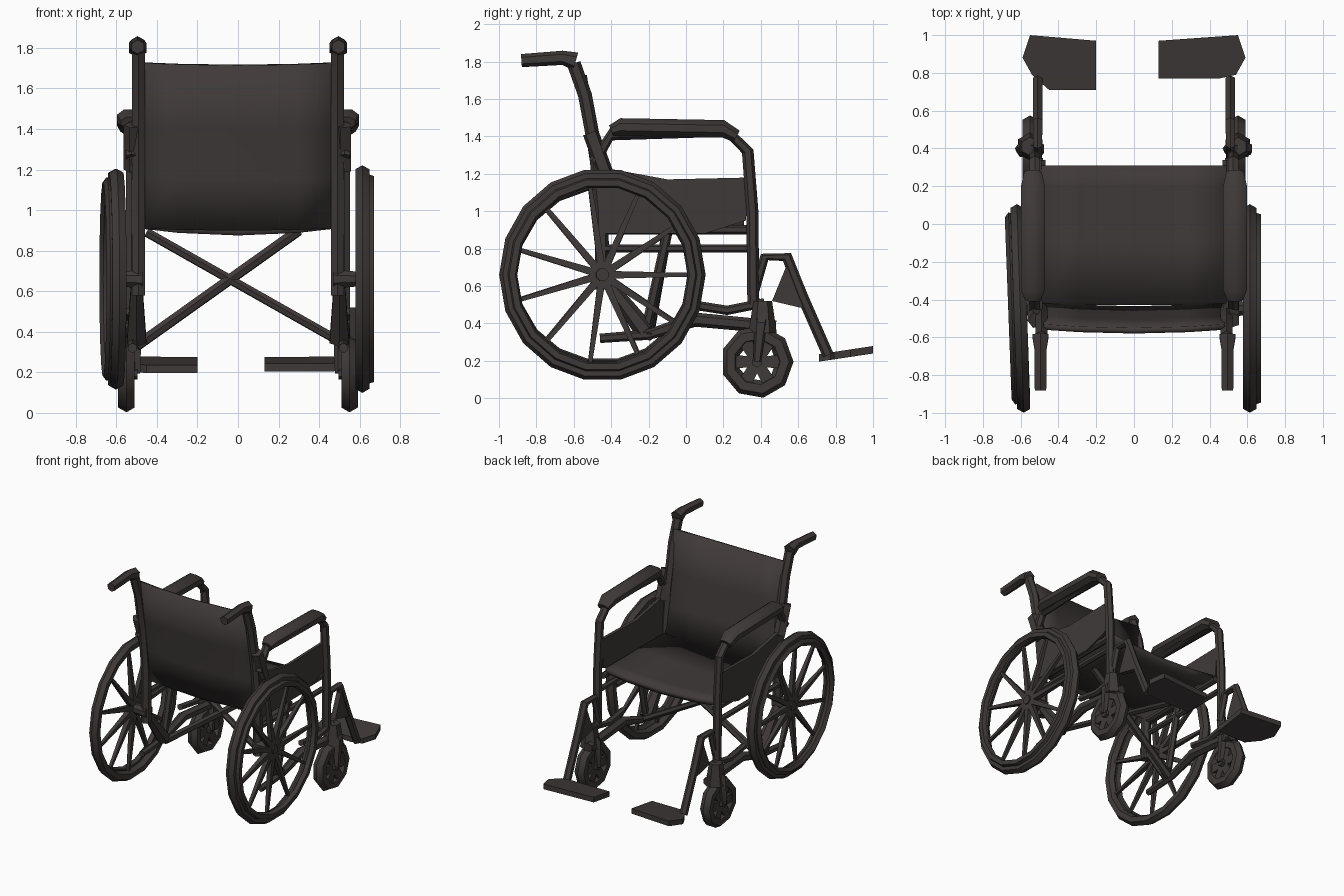
import bpy, bmesh, math
from mathutils import Vector

cube = bpy.data.objects.get("Cube")
if cube:
    bpy.data.objects.remove(cube)

mat = bpy.data.materials.new("dark warm grey")
mat.use_nodes = True
GREY = (0.05, 0.042, 0.041, 1)
mat.diffuse_color = GREY
mat.node_tree.nodes["Principled BSDF"].inputs["Base Color"].default_value = GREY


def finish(bm, name, angle=35):
    bmesh.ops.recalc_face_normals(bm, faces=bm.faces)
    mesh = bpy.data.meshes.new(name)
    bm.to_mesh(mesh)
    bm.free()
    obj = bpy.data.objects.new(name, mesh)
    bpy.context.collection.objects.link(obj)
    mesh.materials.append(mat)
    bpy.ops.object.select_all(action="DESELECT")
    obj.select_set(True)
    bpy.context.view_layer.objects.active = obj
    bpy.ops.object.shade_smooth_by_angle(angle=math.radians(angle))
    return obj


def sweep(bm, points, radius, sides=6, closed=False, flat=1.0):
    """Sweep a polygon along a path; flat scales the section upright."""
    pts = [Vector(p) for p in points]
    n = len(pts)
    radii = radius if isinstance(radius, list) else [radius] * n
    rings = []
    for i, p in enumerate(pts):
        a = pts[(i - 1) % n] if closed or i else p
        b = pts[(i + 1) % n] if closed or i < n - 1 else p
        t = (b - a).normalized()
        u = Vector((1, 0, 0))
        if abs(t.x) > 0.95:
            u = Vector((0, 1, 0))
        u = (u - t * u.dot(t)).normalized()
        v = t.cross(u) * flat
        ring = []
        for k in range(sides):
            w = math.tau * (k + 0.5) / sides
            ring.append(bm.verts.new(p + radii[i] * (u * math.cos(w) + v * math.sin(w))))
        rings.append(ring)
    for i in range(n if closed else n - 1):
        r, q = rings[i], rings[(i + 1) % n]
        for k in range(sides):
            j = (k + 1) % sides
            bm.faces.new((r[k], r[j], q[j], q[k]))
    if not closed:
        bm.faces.new(rings[0])
        bm.faces.new(rings[-1])


def tube(name, points, radius, sides=6, flat=1.0):
    bm = bmesh.new()
    sweep(bm, points, radius, sides, flat=flat)
    return finish(bm, name)


def slab(name, outline, offset):
    """Extrude a planar outline by an offset vector."""
    bm = bmesh.new()
    face = bm.faces.new([bm.verts.new(p) for p in outline])
    ext = bmesh.ops.extrude_face_region(bm, geom=[face])
    verts = [g for g in ext["geom"] if isinstance(g, bmesh.types.BMVert)]
    bmesh.ops.translate(bm, verts=verts, vec=offset)
    return finish(bm, name)


def sheet(name, rows, thickness):
    """Fabric panel from rows of points."""
    bm = bmesh.new()
    grid = [[bm.verts.new(p) for p in row] for row in rows]
    for a, b in zip(grid, grid[1:]):
        for k in range(len(a) - 1):
            bm.faces.new((a[k], a[k + 1], b[k + 1], b[k]))
    obj = finish(bm, name)
    mod = obj.modifiers.new("thickness", "SOLIDIFY")
    mod.thickness = thickness
    mod.offset = 0
    return obj


def circle(x, y, z, r, n, toe=0, tall=1.0):
    return [(x + toe * math.cos(math.tau * i / n), y + r * math.cos(math.tau * i / n),
             z + tall * r * math.sin(math.tau * i / n)) for i in range(n)]


# Sagging seat and curved backrest
COLS = [-1, -0.6, 0, 0.6, 1]
sheet("seat", [[(0.49 * c, y, 0.93 - 0.035 * (1 - c * c)) for c in COLS]
               for y in (-0.43, -0.1, 0.2, 0.31)], 0.04)
BACK = [(-0.43, 0.9), (-0.46, 1.15), (-0.5, 1.4), (-0.545, 1.715)]
sheet("backrest", [[(0.48 * c, y - 0.02 * (1 - c * c), z + 0.012 * c * c) for c in COLS]
                   for y, z in BACK], 0.03)

# Cross brace under the seat
tube("cross_brace_a", [(-0.5, -0.2, 0.33), (0.3, -0.1, 0.9)], 0.028)
tube("cross_brace_b", [(0.54, -0.2, 0.33), (-0.45, -0.1, 0.89)], 0.024)

for s, side in ((1, "left"), (-1, "right")):

    def path(x, yz):
        return [(s * x, y, z) for y, z in yz]

    # Back post with push handle
    tube(side + "_back_post", path(0.49, [(-0.45, 0.58), (-0.45, 1.0), (-0.48, 1.3),
                                          (-0.54, 1.62), (-0.6, 1.79)]), 0.037)
    tube(side + "_push_handle", path(0.495, [(-0.59, 1.8), (-0.66, 1.82), (-0.88, 1.805)]),
         [0.05, 0.038, 0.035])

    # Arm frame and pad
    tube(side + "_arm_frame", path(0.525, [(-0.49, 1.26), (-0.4, 1.41), (0.22, 1.43), (0.33, 1.32),
                                           (0.355, 1.0), (0.36, 0.5)]), 0.032)
    tube(side + "_arm_pad", path(0.535, [(-0.4, 1.43), (-0.35, 1.45), (0.2, 1.44), (0.27, 1.4)]),
         [0.045, 0.068, 0.068, 0.05], 8, flat=0.75)
    tube(side + "_arm_bracket", path(0.52, [(-0.51, 1.42), (-0.43, 1.2)]), 0.045, 5)

    # Fabric side panel
    slab(side + "_side_panel", path(0.5, [(-0.48, 1.24), (-0.1, 1.17), (0.34, 1.18),
                                          (0.32, 0.95), (0.1, 0.88), (-0.46, 0.88)]),
         (0.025 * s, 0, 0))

    # Frame rails
    tube(side + "_seat_rail", path(0.49, [(-0.46, 0.9), (0.34, 0.9)]), 0.025)
    tube(side + "_middle_rail", path(0.5, [(-0.46, 0.8), (0.35, 0.8)]), 0.022)
    tube(side + "_lower_rail", path(0.52, [(-0.46, 0.32), (-0.2, 0.34), (0.05, 0.42), (0.48, 0.38)]),
         [0.025, 0.028, 0.038, 0.036])
    tube(side + "_front_rail", path(0.53, [(0.03, 0.5), (0.22, 0.47), (0.42, 0.51)]), 0.025)
    tube(side + "_inner_strut", path(0.5, [(-0.22, 0.34), (-0.1, 0.88)]), 0.026)
    tube(side + "_hub_strut", path(0.5, [(-0.45, 0.66), (-0.22, 0.36)]), [0.03, 0.055])

    # Drive wheel: tyre, push rim, hub and tapered spokes
    toe, tall, cx = (0.0, 1.035, 0.613) if s > 0 else (-0.018, 1.0, -0.602)
    cy, cz, R = -0.447, 0.66, 0.512
    bm = bmesh.new()
    sweep(bm, circle(cx, cy, cz, R, 18, toe, tall), 0.04, 6, closed=True)
    finish(bm, side + "_drive_tyre")
    bm = bmesh.new()
    sweep(bm, circle(cx + 0.036 * s, cy, cz, R - 0.03, 18, toe, tall), 0.028, 5, closed=True)
    finish(bm, side + "_push_rim")
    bm = bmesh.new()
    for tip in circle(cx, cy, cz, R - 0.02, 11, toe, tall):
        sweep(bm, [(cx, cy, cz), tip], [0.03, 0.014], 4)
    finish(bm, side + "_spokes")
    tube(side + "_hub", [(cx + 0.03 * s, cy, cz), (0.47 * s, cy, cz)], [0.035, 0.05], 8)

    # Front caster: faceted tyre, broad spokes, axle and fork
    x, y, z = 0.55 * s, 0.38, 0.195
    bm = bmesh.new()
    sweep(bm, circle(x, y, z, 0.148, 9), 0.047, 6, closed=True)
    finish(bm, side + "_caster_tyre")
    bm = bmesh.new()
    for tip in circle(x, y, z, 0.14, 6):
        sweep(bm, [(x, y, z), tip], [0.04, 0.05], 4)
    finish(bm, side + "_caster_spokes")
    for d in (-0.05, 0.05):
        tube(side + "_caster_fork", [(x + d, y, z), (x + d * 0.9, 0.4, 0.4), (x, 0.41, 0.45)],
             [0.022, 0.036, 0.042], 5)
    tube(side + "_caster_axle", [(x - 0.055, y, z), (x + 0.055, y, z)], 0.03)
    tube(side + "_caster_stem", [(x, 0.41, 0.35), (x, 0.41, 0.52)], [0.075, 0.05], 6)

    # Leg rest: hanger, calf bracket and foot plate
    tube(side + "_leg_hanger", path(0.51, [(0.36, 0.55), (0.42, 0.755), (0.54, 0.755), (0.62, 0.55),
                                           (0.76, 0.23)]), [0.025, 0.026, 0.03, 0.03, 0.03])
    slab(side + "_leg_bracket", path(0.49, [(0.55, 0.74), (0.63, 0.48), (0.46, 0.52)]),
         (0.04 * s, 0, 0))
    inner, back = (0.13, 0.77) if s > 0 else (0.2, 0.71)
    plan = [(0.55, 1.0), (0.59, 0.88), (0.54, 0.79), (0.45, back), (inner, back), (inner, 0.97)]
    slab(side + "_foot_plate", [(s * px, py, 0.2 + 0.15 * (py - 0.74)) for px, py in plan],
         (0, 0, 0.04))
